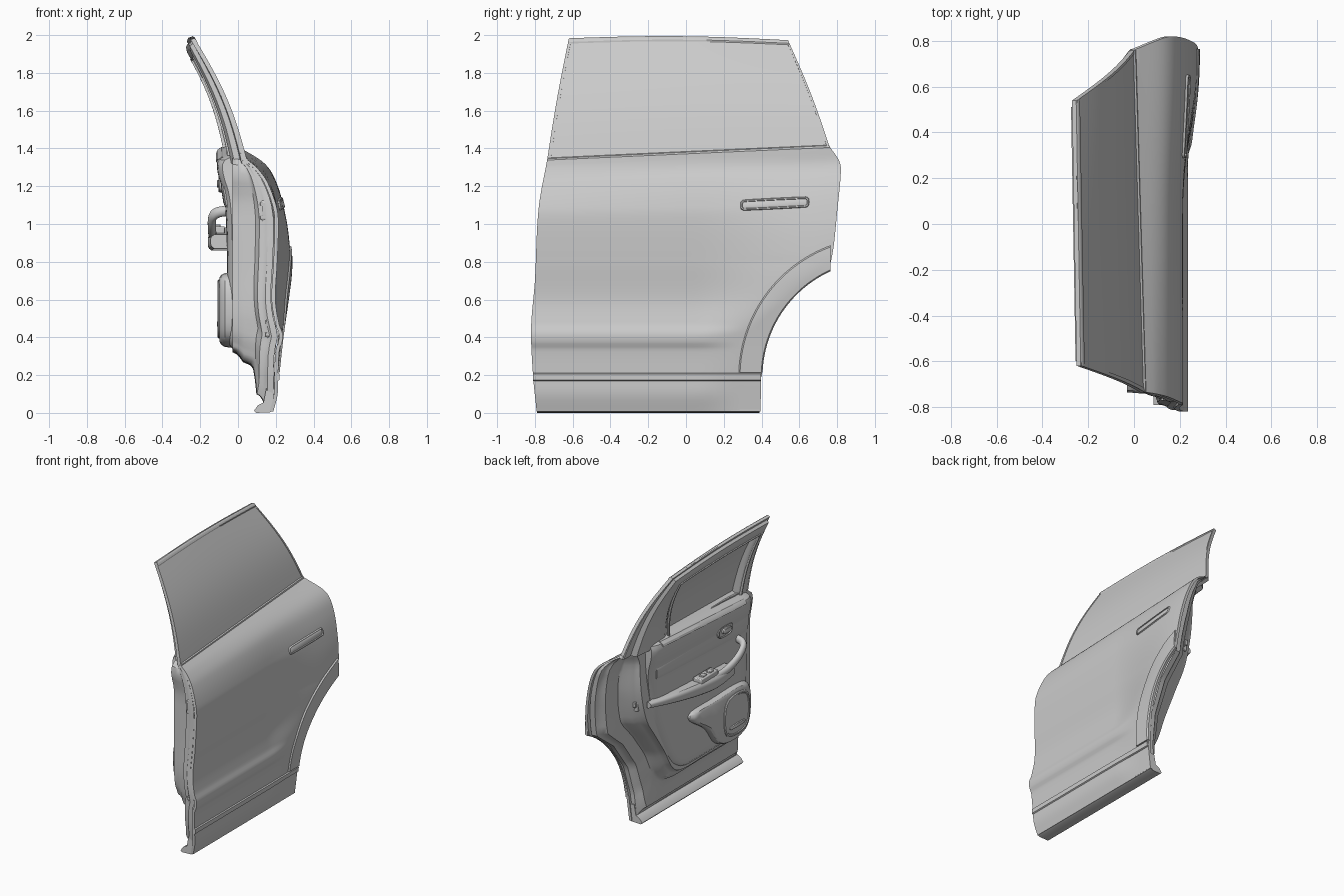
import bpy, bmesh, math
from mathutils import Vector

if "Cube" in bpy.data.objects:
    bpy.data.objects.remove(bpy.data.objects["Cube"])

def H(pts, t):
    """Smooth curve through (position, value) pairs."""
    t = min(max(t, pts[0][0]), pts[-1][0])
    i = 0
    while i < len(pts) - 2 and t > pts[i + 1][0]:
        i += 1
    def m(k):
        a, b = pts[max(k - 1, 0)], pts[min(k + 1, len(pts) - 1)]
        return (b[1] - a[1]) / (b[0] - a[0])
    h = pts[i + 1][0] - pts[i][0]
    s = (t - pts[i][0]) / h
    return ((2*s**3 - 3*s*s + 1) * pts[i][1] + (s**3 - 2*s*s + s) * h * m(i)
            + (3*s*s - 2*s**3) * pts[i + 1][1] + (s**3 - s*s) * h * m(i + 1))

def clamp(t):
    return min(max(t, 0), 1)

def ring(pts, n, smooth=True):
    """Resample a closed point loop, n steps per span."""
    out, N = [], len(pts)
    for i in range(N):
        a, b, c, d = (Vector(pts[(i + k) % N]) for k in (-1, 0, 1, 2))
        for k in range(n):
            t = k / n
            out.append(b.lerp(c, t) if not smooth else 0.5 * (2*b + (c - a)*t
                       + (2*a - 5*b + 4*c - d)*t*t + (3*b - a - 3*c + d)*t**3))
    return out

def loft(name, loops, wrap=False, caps=(True, True)):
    bm = bmesh.new()
    vs = [[bm.verts.new(p) for p in lp] for lp in loops]
    n = len(vs[0])
    for j in range(len(vs) - (not wrap)):
        a, b = vs[j], vs[(j + 1) % len(vs)]
        for i in range(n):
            k = (i + 1) % n
            bm.faces.new((a[i], a[k], b[k], b[i]))
    if not wrap:
        if caps[0]: bm.faces.new(vs[0])
        if caps[1]: bm.faces.new(vs[-1][::-1])
    bmesh.ops.recalc_face_normals(bm, faces=bm.faces)
    me = bpy.data.meshes.new(name)
    bm.to_mesh(me); bm.free()
    ob = bpy.data.objects.new(name, me)
    bpy.context.collection.objects.link(ob)
    return ob

def slab(name, P, nu, nv):
    """Closed sheet: P(u, v, side) gives outer (0) and inner (1) surface."""
    loft(name, [[P(i/nu, j/nv, 0) for i in range(nu + 1)] +
                [P(i/nu, j/nv, 1) for i in range(nu, -1, -1)] for j in range(nv + 1)])

def boss(name, pts, steps, n=5):
    """Rounded (y, z) outline pushed out along x with scaled steps."""
    o = ring(pts, n)
    c = sum(o, Vector((0, 0))) / len(o)
    loft(name, [[(x, c[0] + (p[0] - c[0])*s, c[1] + (p[1] - c[1])*s) for p in o] for x, s in steps])

def oval(y, z, ry, rz, n=12, e=0.7):
    f = lambda q: math.copysign(abs(q)**e, q)
    return [(y + ry*f(math.cos(k*math.tau/n)), z + rz*f(math.sin(k*math.tau/n))) for k in range(n)]

def box(name, loc, size, bevel=0.006):
    bpy.ops.mesh.primitive_cube_add(size=1, location=loc)
    ob = bpy.context.object
    ob.name = name; ob.scale = size
    bpy.ops.object.transform_apply(location=False, rotation=False, scale=True)
    m = ob.modifiers.new("bevel", 'BEVEL'); m.width = bevel; m.segments = 2

# Outer body shape
FRONT = [(0, .185), (.1, .21), (.2, .212), (.34, .22), (.37, .233), (.42, .236), (.47, .218), (.6, .198),
         (.8, .208), (1, .214), (1.1, .206), (1.25, .155), (1.33, .10), (1.375, .05)]
REAR = [(0, .185), (.2, .21), (.4, .232), (.6, .26), (.74, .277), (.85, .277), (1.02, .255), (1.19, .206),
        (1.29, .14), (1.375, 0)]
YF = [(0, -.79), (.2, -.81), (.45, -.82), (.7, -.80), (1.1, -.78), (1.375, -.735)]
YR = [(.745, .755), (.87, .78), (1.05, .80), (1.25, .82), (1.3, .812), (1.375, .76)]
CY, CZ, R0, R1 = 1.02, .19, .617, .743     # wheel arch centre and radii

def lift(zr, y):
    return clamp((zr - .9) / .475) * .0467 * y

def rear_edge(z):
    if z < .2: return .395 + .01*z
    if z < .745: return CY - math.sqrt(R0**2 - (z - CZ)**2)
    return H(YR, z)

def skin_x(y, zr):
    s = clamp((y - .05) / (.25 + .45*clamp((zr - .4)/.4)))
    s = s*s*(3 - 2*s)
    w = clamp((zr - 1.1) / .275)
    b = s*(1 - w) + w*clamp((y + .735) / 1.495)
    return H(FRONT, zr)*(1 - b) + H(REAR, zr)*b

def on_skin(y, z, d=0):
    return (skin_x(y, z - lift(z, y)) + d, y, z)

def skin(u, v, w):
    zr = .008 + v*1.367
    a, b = H(YF, zr), rear_edge(zr)
    y = a + (b - a)*u
    return (skin_x(y, zr) - .02*w, y, zr + lift(zr, y))
slab("outer_skin", skin, 44, 92)

# Cladding: sill strip and wheel arch trim
slab("sill_strip", lambda u, v, w: on_skin(-.81 + 1.206*u, .17 + .042*v,
     -.01 if w else .008 if 0 < v < 1 else 0), 30, 8)

def arch(u, v, w):
    r = R0 - .002 + (R1 - R0)*u
    t0, t1 = math.pi - math.asin(.025/r), math.acos(-.255/r)
    t = t0 + (t1 - t0)*v
    return on_skin(CY + r*math.cos(t), CZ + r*math.sin(t), -.012 if w else 0 if u in (0, 1) else .009)
slab("arch_trim", arch, 18, 40)

# Lower sill lip
prof = [(.187, .012), (.17, .003), (.095, 0), (.085, .012), (.105, .04), (.135, .055), (.15, .13), (.19, .13)]
loft("sill_lip", [[(x, y, z) for x, z in prof] for y in (-.79, -.2, .39)])

# Flush outer handle: grip plate and raised bead around it
def stadium(g, d):
    out = []
    for k in range(48):
        c, s = math.cos(k*math.tau/48), math.sin(k*math.tau/48)
        y = .47 + (.155 if c > 0 else -.155)*min(1, abs(c)*3) + (.018 + g)*c
        out.append(on_skin(y, 1.108 + .05*(y - .47) + (.02 + g)*math.copysign(abs(s)**.6, s), d))
    return out
loft("handle_surround", [stadium(g, d) for g, d in ((.011, -.004), (.006, .009), (0, .009), (-.005, -.004), (0, -.015))], wrap=True)
loft("outer_handle", [stadium(g, d) for g, d in ((-.002, -.01), (-.002, .003), (-.008, .006))])

# Window: glass, rails, inner frame
def G(u, v, d=0):
    f = v - .05*math.sin(math.pi*v)
    a = Vector((.045, -.735, 1.337)).lerp(Vector((0, .76, 1.407)), u)
    b = Vector((-.232, -.62, 1.982)).lerp(Vector((-.252, .54, 1.972)), u)
    p = a.lerp(b, v)
    p.y = a.y + (b.y - a.y)*f
    p.x += .034*math.sin(math.pi*v) - .92*d
    p.z += .016*math.sin(math.pi*u)*v - .38*d
    return p
slab("window_glass", lambda u, v, w: G(u, v, .012*w), 24, 24)
slab("belt_strip", lambda u, v, w: G(u, -.025 + .045*v, .02 if w else -.008 if 0 < v < 1 else 0), 24, 4)
slab("top_rail", lambda u, v, w: G(u, .958 + .044*v, .02 if w else -.005 if 0 < v < 1 else 0), 24, 4)
slab("front_rail", lambda u, v, w: G(.012*u, v, .02 if w else -.003), 2, 24)
slab("rear_rail", lambda u, v, w: G(1 - .009*u, v, .02 if w else -.003), 2, 24)
outer = ring([(.004, -.02), (.996, -.02), (.996, .995), (.004, .995)], 20, False)
hole = ring([(.11, .06), (.69, .06), (.86, .84), (.09, .84)], 20, False)
FRAME = ((0, .01), (0, .026), (.16, .03), (.22, .062), (.5, .078), (.88, .076), (.98, .06), (1, .045), (1, .01))
loft("window_frame", [[G(*p, d*(1.05 - .4*p.y)) for p in (o.lerp(h, s) for o, h in zip(outer, hole))]
                      for s, d in FRAME], wrap=True)
seal = ring([(.10, .045), (.70, .045), (.875, .86), (.08, .86)], 20, False)
loft("window_seal", [[G(*p, d*(1.05 - .4*p.y)) for p in (o.lerp(h, s) for o, h in zip(seal, hole))]
                     for s, d in ((0, .07), (.2, .086), (.8, .086), (1.1, .07))], wrap=True)

# Stepped inner panel
O = [(-.735, 1.34), (-.78, 1.1), (-.80, .7), (-.82, .45), (-.81, .2), (-.79, .03), (-.2, .03), (.395, .03),
     (.395, .2), (.44, .41), (.57, .61), (.75, .745), (.80, 1.05), (.82, 1.28), (.76, 1.40), (0, 1.37)]
T = [(-.68, 1.35), (-.70, 1.1), (-.70, .75), (-.70, .5), (-.67, .38), (-.60, .33), (-.2, .325), (.08, .325),
     (.20, .38), (.29, .53), (.40, .69), (.50, .84), (.56, 1.05), (.58, 1.28), (.57, 1.41), (0, 1.385)]
ro, rt = ring(O, 5, False), ring(T, 5)
loops = []
for s, f in ((.05, .02), (.06, .16), (.13, .2), (.2, .27), (.24, .36), (.5, .4), (.7, .45), (.76, .52), (.82, .72),
             (.92, .82), (.97, .9), (1, 1)):
    lp = []
    for o, t in zip(ro, rt):
        p = o.lerp(t, s)
        x0 = on_skin(*o)[0] - .02
        lp.append((x0 + (-.03 - x0)*f, p[0], p[1]))
    loops.append(lp)
loft("inner_panel", loops, caps=(False, True))

# Interior trim panel, belt ledge and insert
TF = [(.34, -.60), (.40, -.645), (.7, -.665), (1.1, -.665), (1.395, -.64)]
TR = [(.34, .10), (.42, .21), (.6, .32), (.8, .41), (1, .47), (1.2, .51), (1.395, .52)]
TX = [(.34, -.03), (.37, -.05), (.6, -.055), (.9, -.06), (1.1, -.068), (1.2, -.082), (1.28, -.105),
      (1.34, -.112), (1.375, -.10), (1.395, -.06)]
def trim(u, z, d=0):
    a, b = H(TF, z), H(TR, z)
    y = a + (b - a)*u
    edge = .03*(abs(2*u - 1)**14)
    return (H(TX, z) + edge - d, y, z + lift(z, y)*1.2)
slab("trim_panel", lambda u, v, w: (0, *trim(u, .34 + 1.055*v)[1:]) if w else trim(u, .34 + 1.055*v), 40, 50)
slab("trim_insert", lambda u, v, w: trim(.03 + .92*u, 1.10 + .02*u + (.13 - .05*u)*v,
     -.01 if w else .008 if 0 < v < 1 else 0), 30, 5)
slab("belt_ledge", lambda u, v, w: trim(.08 + .84*u, 1.355 + .03*v, -.01 if w else .006), 24, 2)

# Armrest, pull handle and window switches
def armrest(u, v, w):
    y = -.36 + .87*u
    x = H([(0, -.145), (.2, -.16), (.5, -.145), (.8, -.11), (1, -.07)], u)
    z0 = H([(0, .87), (.3, .86), (1, .94)], u)
    z1 = H([(0, .945), (.3, .955), (1, .985)], u)
    e = .02*abs(2*v - 1)**4
    return (-.04 if w else x + e, y, z0 + (z1 - z0)*v)
slab("armrest", armrest, 30, 8)
path = [(-.125, -.12, .93), (-.135, -.28, .945), (-.138, -.40, .985), (-.135, -.47, 1.035), (-.11, -.50, 1.06), (-.06, -.51, 1.07)]
tube = []
for k in range(31):
    q = lambda t: Vector([H([(i, p[c]) for i, p in enumerate(path)], t) for c in range(3)])
    t = k/6
    d = (q(min(t + .05, 5)) - q(max(t - .05, 0))).normalized()
    side = d.cross(Vector((0, 0, 1))).normalized()
    up = side.cross(d)
    tube.append([q(t) + side*.022*math.cos(a) + up*.028*math.sin(a) for a in [i*math.tau/14 for i in range(14)]])
loft("pull_handle", tube)
box("switch_block", (-.105, -.08, .967), (.07, .2, .04))
for i in range(2):
    box("window_switch", (-.11, -.12 + .08*i, .99), (.035, .045, .016), .004)

# Map pocket with speaker
boss("door_pocket", [(-.64, .66), (-.63, .44), (-.53, .36), (-.36, .355), (-.24, .41), (-.13, .55), (.04, .67),
     (.02, .73), (-.2, .735), (-.54, .735)], [(-.03, 1.02), (-.07, 1), (-.09, .94), (-.098, .86)])
boss("speaker_cover", oval(-.45, .55, .15, .155), [(-.08, 1), (-.102, 1), (-.108, .96), (-.108, .9), (-.103, .87)])
boss("pocket_slot", oval(-.45, .47, .09, .014), [(-.09, 1), (-.109, 1), (-.112, .9)])

# Inner release lever in its bezel
boss("lever_bezel", oval(-.32, 1.21, .085, .042), [(-.06, 1), (-.098, 1), (-.103, .93), (-.097, .8)])
boss("release_lever", oval(-.33, 1.212, .05, .02), [(-.09, 1), (-.108, 1), (-.112, .85)])

# Hinges on the front edge, latch on the rear edge
for z, x, y in ((1.07, .15, -.735), (.45, .175, -.765)):
    box("hinge_plate", (x, y, z), (.05, .03, .12))
    for s in (-1, 1):
        box("hinge_arm", (x - .01, y - .02, z + .035*s), (.045, .035, .022), .004)
    boss("hinge_pin", oval(y - .028, z, .01, .055), [(x - .022, 1), (x + .002, 1)])
box("latch", (.03, .545, .97), (.05, .03, .11))
box("latch_catch", (.02, .565, .97), (.02, .02, .04), .003)

bpy.ops.object.select_all(action='SELECT')
bpy.context.view_layer.objects.active = bpy.data.objects["outer_skin"]
bpy.ops.object.shade_smooth_by_angle(angle=math.radians(32))
